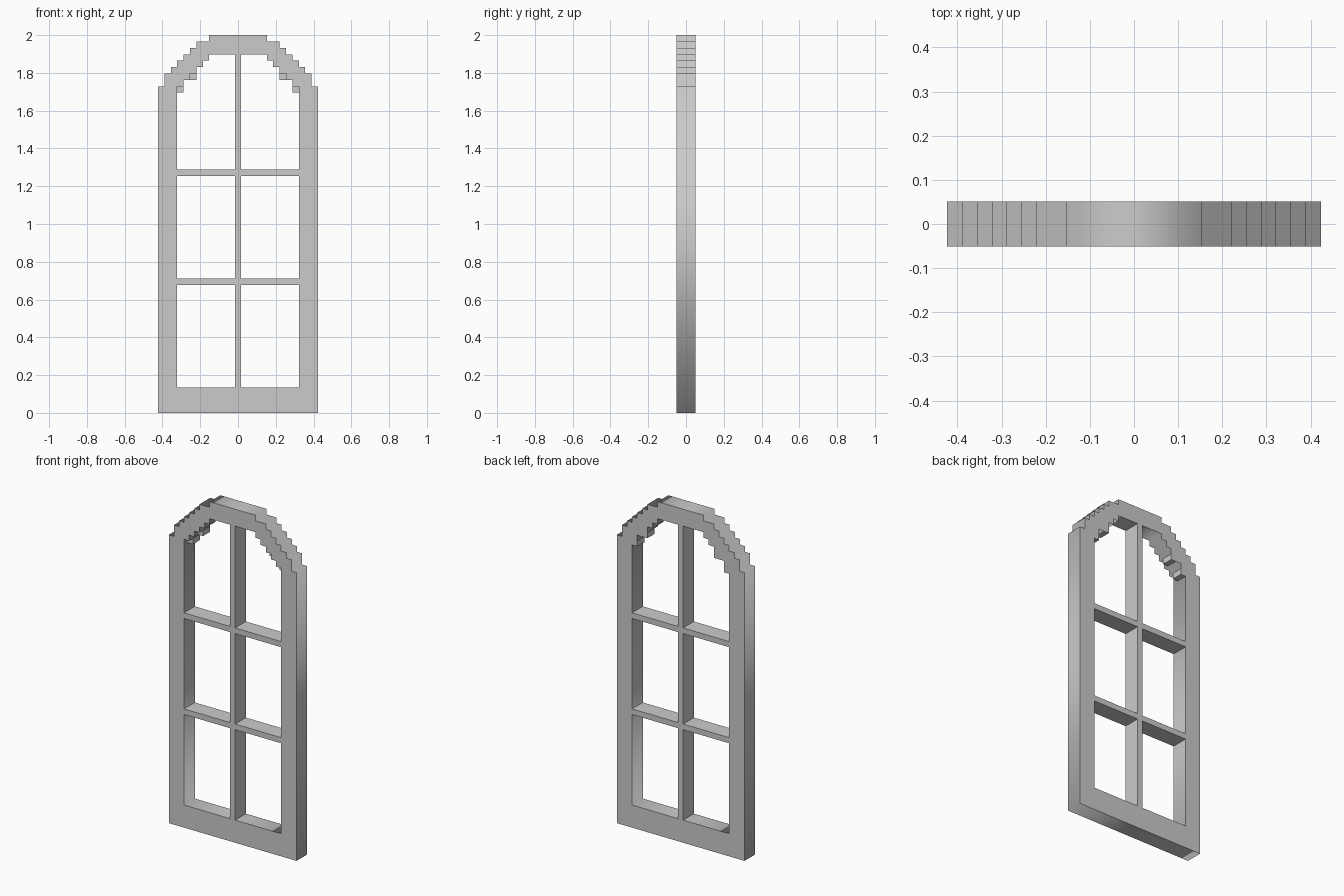
import bpy
import math

if "Cube" in bpy.data.objects:
    bpy.data.objects.remove(bpy.data.objects["Cube"])

U = 2 / 59          # one block step: the model is 25 x 3 x 59 steps
HALF_DEPTH = 1.5


def mirrored(half):
    """Close a right-hand half profile (bottom to top) with its mirror image."""
    return half + [(-x, z) for x, z in reversed(half)]


def stairs(columns):
    """Turn (outer x, height) columns into a stepped profile, working inward."""
    pts = []
    for i, (x, z) in enumerate(columns):
        if i:
            pts.append((x, columns[i - 1][1]))
        pts.append((x, z))
    return pts


def extruded(name, loops):
    """Fill nested x/z outlines and extrude them through the full depth."""
    curve = bpy.data.curves.new(name + "_outline", 'CURVE')
    curve.dimensions = '2D'
    curve.fill_mode = 'BOTH'
    curve.extrude = HALF_DEPTH * U
    for loop in loops:
        spline = curve.splines.new('POLY')
        spline.points.add(len(loop) - 1)
        for p, (x, z) in zip(spline.points, loop):
            p.co = (x * U, z * U, 0, 1)
        spline.use_cyclic_u = True
    obj = bpy.data.objects.new(name, curve)
    obj.rotation_euler.x = math.pi / 2
    bpy.context.collection.objects.link(obj)
    bpy.ops.object.select_all(action='DESELECT')
    obj.select_set(True)
    bpy.context.view_layer.objects.active = obj
    bpy.ops.object.convert(target='MESH')
    return obj


def box(name, x0, x1, z0, z1, y0=-HALF_DEPTH, y1=HALF_DEPTH):
    bpy.ops.mesh.primitive_cube_add(
        size=1, location=((x0 + x1) / 2 * U, (y0 + y1) / 2 * U, (z0 + z1) / 2 * U))
    obj = bpy.context.object
    obj.name = name
    obj.scale = ((x1 - x0) * U, (y1 - y0) * U, (z1 - z0) * U)
    return obj


# Arched frame: stepped outside and stepped opening
outer = [(12.5, 0)] + stairs([(12.5, 51), (11.5, 53), (10.5, 54), (9.5, 55),
                              (8.5, 56), (7.5, 57), (6.5, 58), (4.5, 59)])
inner = [(9.5, 4)] + stairs([(9.5, 51), (8.5, 52), (7.5, 53), (6.5, 54),
                             (5.5, 55), (4.5, 56)])
extruded("arched_frame", [mirrored(outer), mirrored(inner)])

# Upright glazing bar and the short cross bars on both sides
box("upright_bar", -0.5, 0.5, 4, 56)
for z in (20, 37):
    box("cross_bar_left", -9.5, -0.5, z, z + 1)
    box("cross_bar_right", 0.5, 9.5, z, z + 1)

# Small blocks under the arch, set back from the front face
for x, z in ((9, 50), (7, 52)):
    for side in (-1, 1):
        box("arch_block", side * x - 0.5, side * x + 0.5, z, z + 1, y0=-0.5)
